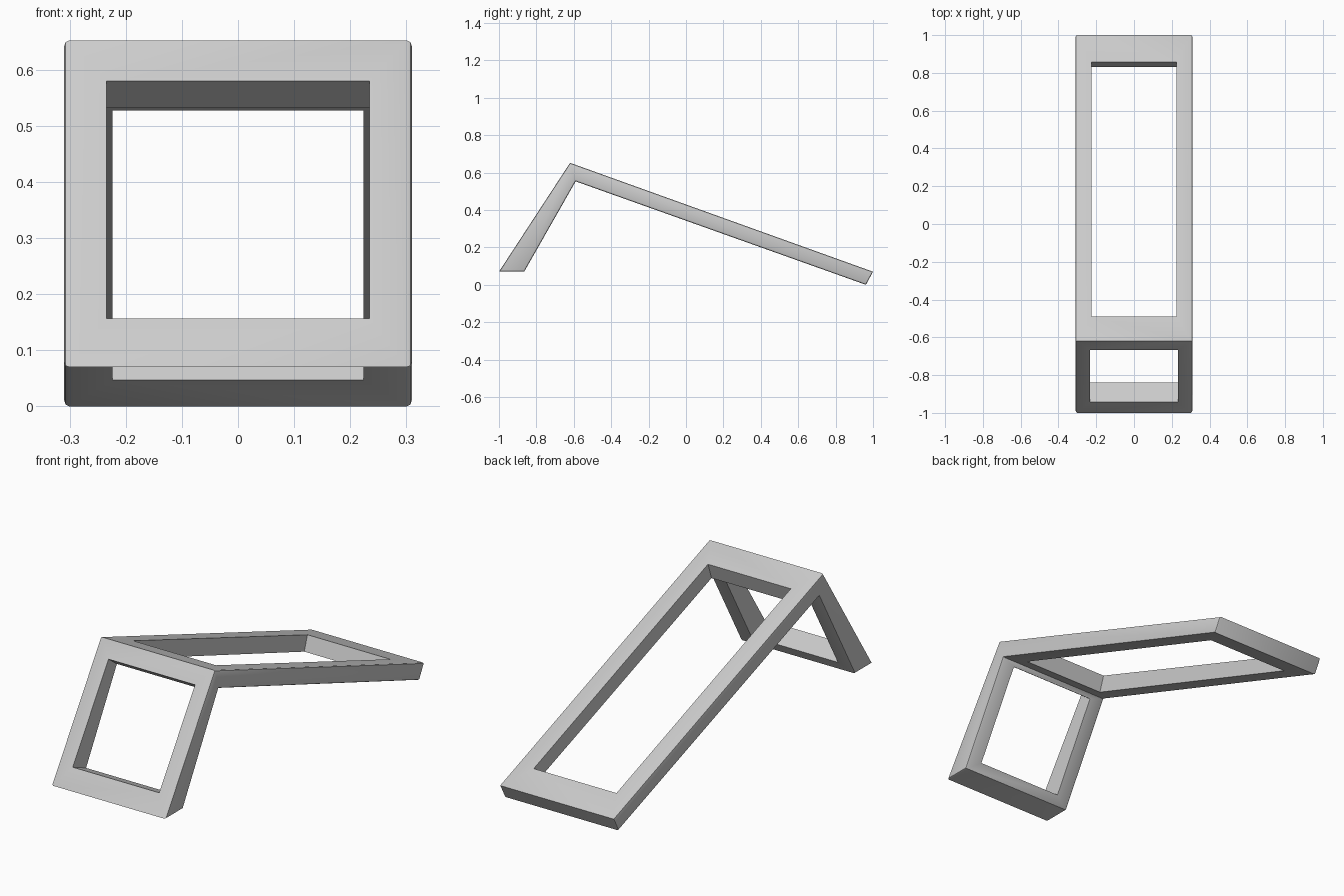
import bpy
import bmesh
import math
from mathutils import Vector

cube = bpy.data.objects.get("Cube")
if cube:
    bpy.data.objects.remove(cube, do_unlink=True)

# Single grey finish
grey = bpy.data.materials.new("plain grey")
grey.use_nodes = True
grey.diffuse_color = (0.6, 0.6, 0.6, 1)
grey.node_tree.nodes["Principled BSDF"].inputs["Base Color"].default_value = grey.diffuse_color

HALF_WIDTH = 0.31
RIDGE_TOP, RIDGE_UNDER = (-0.62, 0.652), (-0.59, 0.553)

bm = bmesh.new()


def ring(low, high, half):
    """Rectangle of four vertices between two (y, z) points."""
    return [bm.verts.new((x, *p)) for x, p in
            ((-half, low), (half, low), (half, high), (-half, high))]


def frame(foot_top, foot_under, hole_top, hole_under, hole_half):
    """Rectangular frame from its foot to the ridge, left open at the ridge."""
    outer_top = ring(foot_top, RIDGE_TOP, HALF_WIDTH)
    inner_top = ring(*hole_top, hole_half)
    inner_under = ring(*hole_under, hole_half)
    outer_under = ring(foot_under, RIDGE_UNDER, HALF_WIDTH)
    loops = [outer_top, inner_top, inner_under, outer_under, outer_top]
    for n, (a, b) in enumerate(zip(loops, loops[1:])):
        for i in range(4):
            if n == 3 and i == 2:      # mitre shared by both frames
                continue
            j = (i + 1) % 4
            bm.faces.new((a[i], a[j], b[j], b[i]))


# Short upright frame
frame((-1.0, 0.07), (-0.865, 0.07),
      ((-0.943, 0.157), (-0.667, 0.58)),
      ((-0.84, 0.114), (-0.602, 0.532)), 0.234)

# Long sloping frame
frame((1.0, 0.07), (0.962, 0.0),
      ((0.857, 0.12), (-0.49, 0.605)),
      ((0.832, 0.047), (-0.517, 0.527)), 0.224)

# Weld the mitre and soften the outer side edges
bmesh.ops.remove_doubles(bm, verts=bm.verts, dist=0.0005)
bmesh.ops.recalc_face_normals(bm, faces=bm.faces)
ridge = [Vector(RIDGE_TOP), Vector(RIDGE_UNDER)]


def is_side_edge(edge):
    a, b = (v.co for v in edge.verts)
    if abs(a.x) < HALF_WIDTH - 0.001 or abs(a.x - b.x) > 0.001:
        return False
    on_ridge = [min((v.yz - r).length for r in ridge) < 0.001 for v in (a, b)]
    return not all(on_ridge)


bmesh.ops.bevel(bm, geom=[e for e in bm.edges if is_side_edge(e)],
                offset=0.009, segments=2, profile=0.5, affect='EDGES')

mesh = bpy.data.meshes.new("folded_stand_frame")
bm.to_mesh(mesh)
bm.free()
mesh.materials.append(grey)
stand = bpy.data.objects.new("folded_stand_frame", mesh)
bpy.context.collection.objects.link(stand)
bpy.ops.object.select_all(action='DESELECT')
stand.select_set(True)
bpy.context.view_layer.objects.active = stand
bpy.ops.object.shade_smooth_by_angle(angle=math.radians(40))
